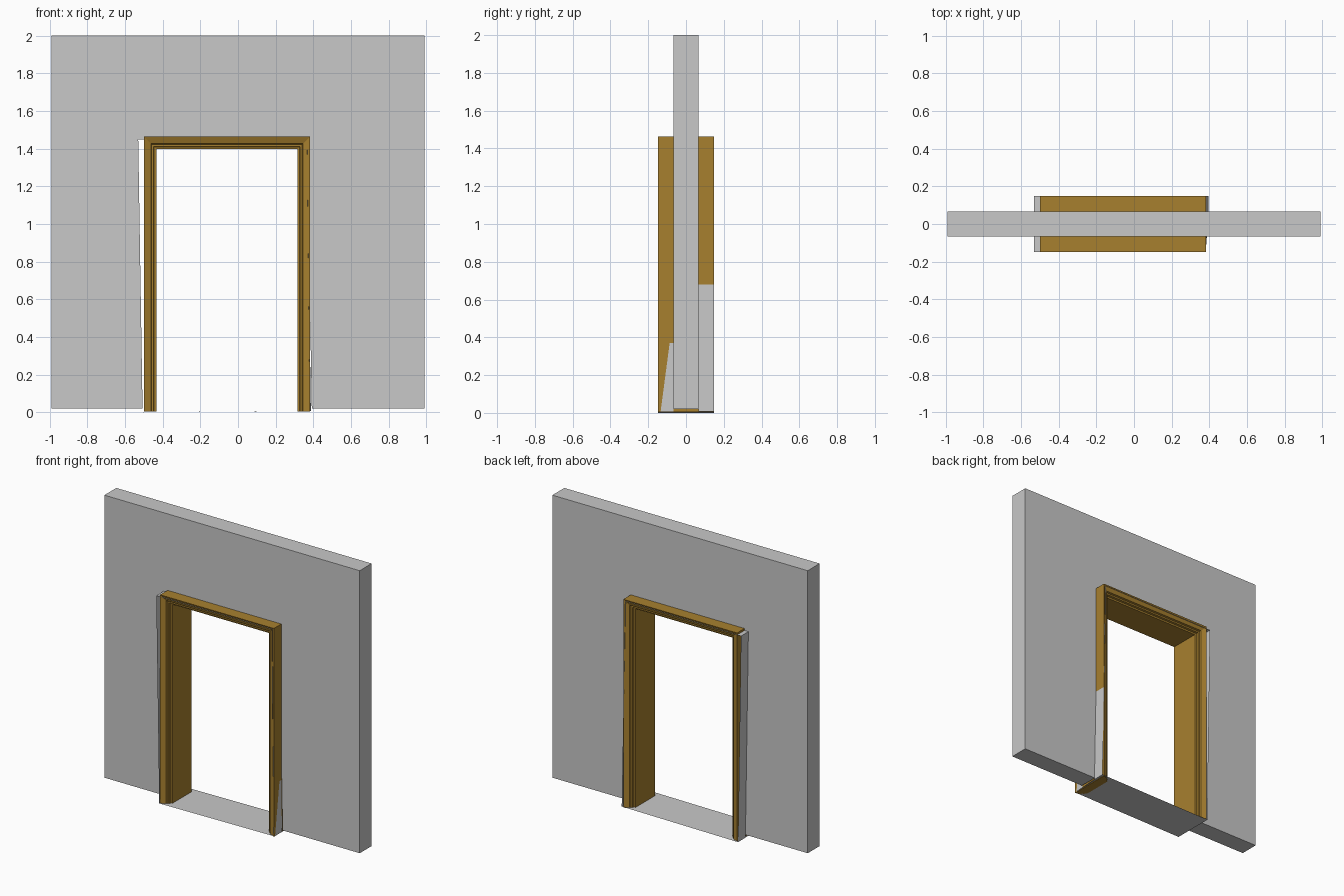
import bpy
import bmesh

cube = bpy.data.objects.get("Cube")
if cube:
    bpy.data.objects.remove(cube, do_unlink=True)


def material(name, rgb):
    mat = bpy.data.materials.new(name)
    mat.use_nodes = True
    mat.diffuse_color = (*rgb, 1)
    mat.node_tree.nodes["Principled BSDF"].inputs["Base Color"].default_value = (*rgb, 1)
    return mat


def finish(name, bm, mat, solid=True):
    if solid:
        bmesh.ops.recalc_face_normals(bm, faces=bm.faces)
    mesh = bpy.data.meshes.new(name)
    bm.to_mesh(mesh)
    bm.free()
    mesh.materials.append(mat)
    obj = bpy.data.objects.new(name, mesh)
    bpy.context.collection.objects.link(obj)
    return obj


plaster = material("grey_plaster", (0.58, 0.58, 0.58))
wood = material("golden_wood", (0.39, 0.216, 0.028))

WALL_Y, FRAME_Y = 0.066, 0.148

# Wall slab with a slightly leaning doorway
outline = [(-0.99, 0.02), (-0.507, 0.02), (-0.53, 1.45), (0.366, 1.455),
           (0.392, 0.02), (0.99, 0.02), (0.99, 2), (-0.99, 2)]
bm = bmesh.new()
face = bm.faces.new([bm.verts.new((x, -WALL_Y, z)) for x, z in outline])
res = bmesh.ops.extrude_face_region(bm, geom=[face])
moved = [g for g in res["geom"] if isinstance(g, bmesh.types.BMVert)]
bmesh.ops.translate(bm, verts=moved, vec=(0, 2 * WALL_Y, 0))
finish("wall", bm, plaster)

# Thin lining sheets that pass through the doorway, with a floor sheet
bm = bmesh.new()
rings = []
for y, right in ((-FRAME_Y, 0.381), (-WALL_Y, 0.387), (WALL_Y, 0.395), (FRAME_Y, 0.395)):
    corners = [(-0.507, 0), (-0.53, 1.45), (0.367, 1.455), (right, 0.008)]
    rings.append([bm.verts.new((x, y, z)) for x, z in corners])
for j in range(3):
    a, b = rings[j], rings[j + 1]
    for i in range(4):
        k = (i + 1) % 4
        # Inside the wall only the floor is needed
        if j != 1 or i == 3:
            bm.faces.new((a[i], b[i], b[k], a[k]))
finish("doorway_lining", bm, plaster, solid=False)

# Moulded door frame: stepped section swept with mitred corners
half = [(0, 0.148), (0.037, 0.134), (0.041, 0.122), (0.052, 0.122),
        (0.055, 0.108), (0.066, 0.106)]
section = [(d, -y) for d, y in half] + [(d, y) for d, y in reversed(half)]
LEFT, RIGHT, TOP, BASE = -0.5, 0.382, 1.464, 0.004
bm = bmesh.new()
stations = [
    [bm.verts.new((LEFT + d, y, BASE)) for d, y in section],
    [bm.verts.new((LEFT + d, y, TOP - d)) for d, y in section],
    [bm.verts.new((RIGHT - d, y, TOP - d)) for d, y in section],
    [bm.verts.new((RIGHT - d, y, BASE)) for d, y in section],
]
count = len(section)
for a, b in zip(stations, stations[1:]):
    for i in range(count):
        k = (i + 1) % count
        bm.faces.new((a[i], a[k], b[k], b[i]))
bm.faces.new(stations[0])
bm.faces.new(stations[-1])
finish("door_frame", bm, wood)
